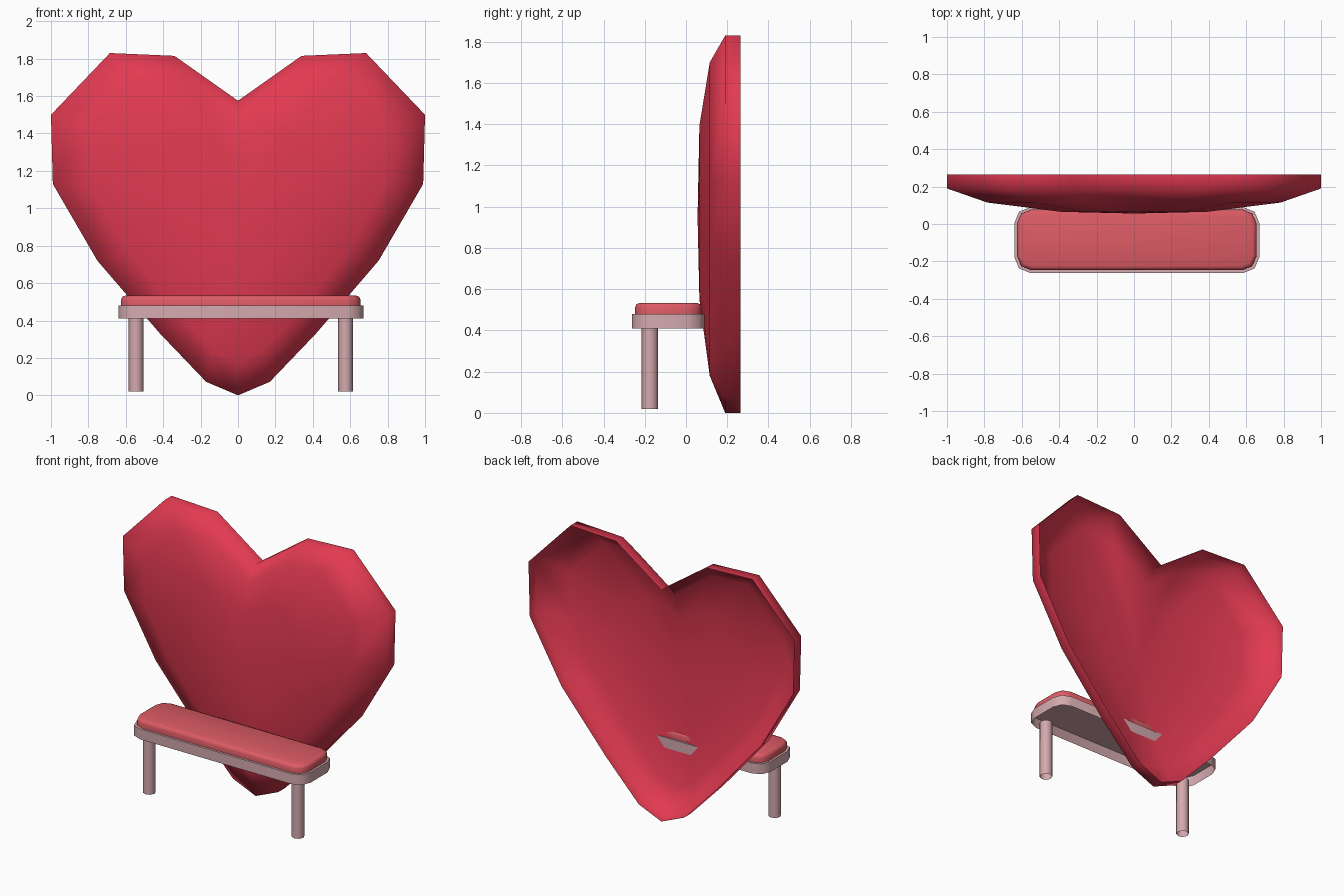
import bpy, bmesh, math

if "Cube" in bpy.data.objects:
    bpy.data.objects.remove(bpy.data.objects["Cube"])


def material(name, rgb):
    m = bpy.data.materials.new(name)
    m.diffuse_color = (*rgb, 1)
    m.use_nodes = True
    m.node_tree.nodes["Principled BSDF"].inputs["Base Color"].default_value = m.diffuse_color
    return m


RED = material("heart red", (0.76, 0.042, 0.083))
ROSE = material("cushion rose", (0.72, 0.105, 0.13))
PINK = material("pale pink", (0.66, 0.40, 0.42))


def make(name, bm, mat, angle):
    me = bpy.data.meshes.new(name)
    bm.to_mesh(me)
    bm.free()
    me.materials.append(mat)
    ob = bpy.data.objects.new(name, me)
    bpy.context.collection.objects.link(ob)
    bpy.ops.object.select_all(action='DESELECT')
    ob.select_set(True)
    bpy.context.view_layer.objects.active = ob
    if angle >= 180:
        bpy.ops.object.shade_smooth()
    else:
        bpy.ops.object.shade_smooth_by_angle(angle=math.radians(angle))
    return ob


def slab(name, mat, x, y, z, corner, top_round=0):
    """Box with rounded plan corners, open underneath, optionally soft on top."""
    bm = bmesh.new()
    r = bmesh.ops.create_cube(bm, size=1)
    for v in r['verts']:
        v.co = [a + (c + 0.5) * (b - a) for c, (a, b) in zip(v.co, (x, y, z))]
    upright = [e for e in bm.edges if abs(e.verts[0].co.z - e.verts[1].co.z) > 0.01]
    bmesh.ops.bevel(bm, geom=upright, offset=corner, segments=2, profile=0.5, affect='EDGES')
    if top_round:
        rim = [e for e in bm.edges if all(v.co.z > z[1] - 1e-4 for v in e.verts)]
        bmesh.ops.bevel(bm, geom=rim, offset=top_round, segments=2, profile=0.5, affect='EDGES')
    bm.normal_update()
    bottom = [f for f in bm.faces if f.normal.z < -0.9]
    bmesh.ops.delete(bm, geom=bottom, context='FACES')
    return make(name, bm, mat, 50)


# Heart backrest: open-backed domed shell made of shrinking heart rings
half = [(0, 1.575), (0.34, 1.815), (0.685, 1.83), (1.0, 1.5), (0.99, 1.13),
        (0.752, 0.72), (0.417, 0.33), (0.17, 0.072), (0, 0)]
outline = half + [(-x, z) for x, z in half[-2:0:-1]]
# depth, x scale, z scale, z centre
rings = [(0.265, 1, 1, 0), (0.19, 1, 1, 0), (0.115, 0.785, 0.83, 1.06), (0.065, 0.39, 0.46, 1.02)]
bm = bmesh.new()
loops = [[bm.verts.new((x * sx, y, c + (z - c) * sz)) for x, z in outline]
         for y, sx, sz, c in rings]
n = len(outline)
for a, b in zip(loops, loops[1:]):
    for i in range(n):
        j = (i + 1) % n
        bm.faces.new((a[i], a[j], b[j], b[i]))
tip = bm.verts.new((0, 0.056, 0.95))
for i in range(n):
    bm.faces.new((loops[-1][i], loops[-1][(i + 1) % n], tip))
bmesh.ops.recalc_face_normals(bm, faces=bm.faces)
bm.normal_update()
if tip.normal.y > 0:
    bmesh.ops.reverse_faces(bm, faces=bm.faces)
make("heart_backrest", bm, RED, 180)

# Seat frame and cushion
slab("seat_frame", PINK, (-0.64, 0.67), (-0.262, 0.09), (0.41, 0.48), 0.085)
slab("seat_cushion", ROSE, (-0.625, 0.655), (-0.247, 0.077), (0.48, 0.533), 0.075, 0.022)

# Two front legs: octagonal tubes, open at both ends
for side, x in (("left", -0.545), ("right", 0.575)):
    bm = bmesh.new()
    bmesh.ops.create_cone(bm, cap_ends=False, segments=8, radius1=0.04, radius2=0.04, depth=0.39)
    bmesh.ops.translate(bm, verts=bm.verts, vec=(x, -0.175, 0.215))
    make(side + "_leg", bm, PINK, 50)
